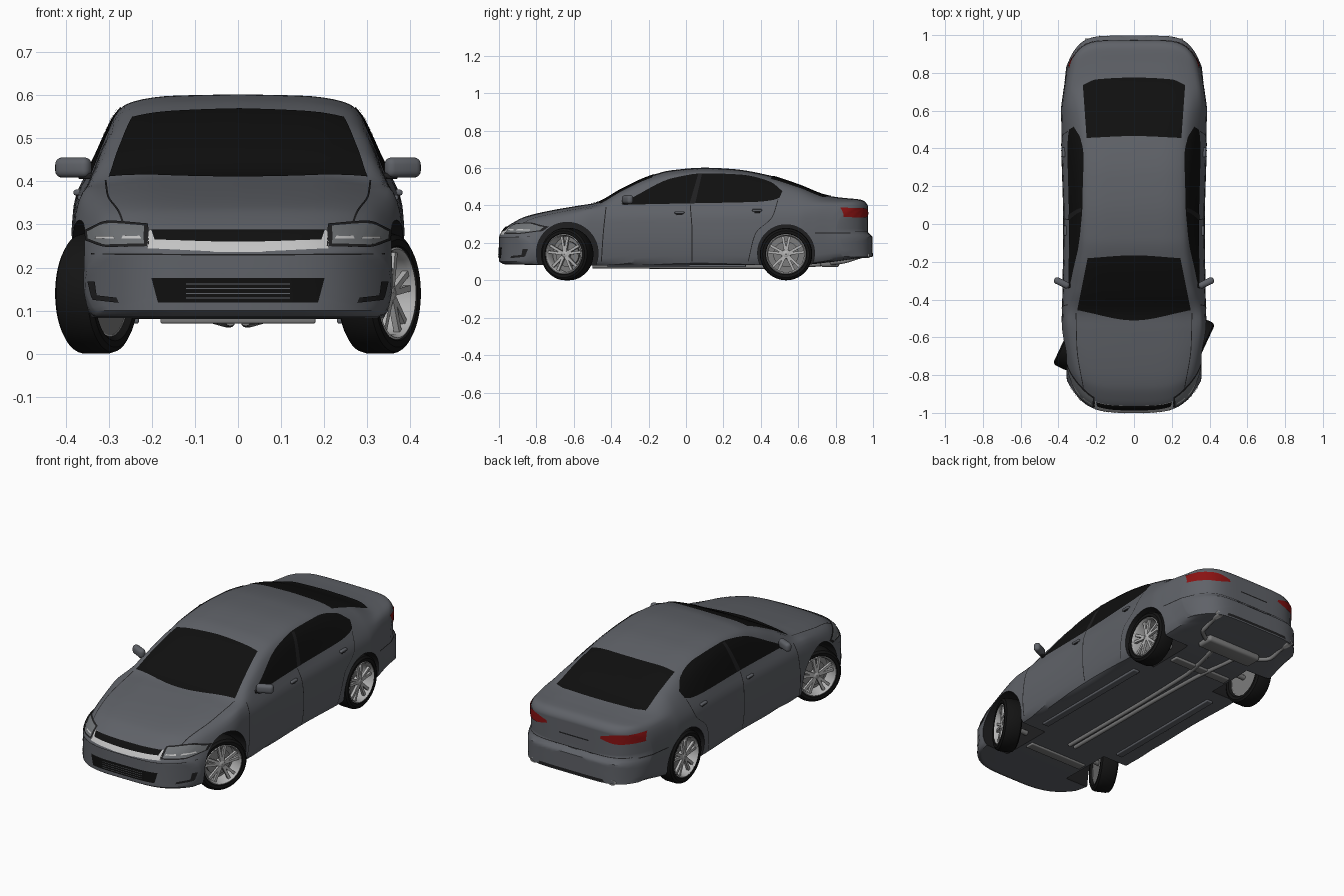
import bpy, bmesh, math
from mathutils import Matrix, Vector
from mathutils.bvhtree import BVHTree

if "Cube" in bpy.data.objects:
    bpy.data.objects.remove(bpy.data.objects["Cube"])


def material(name, r, g, b):
    m = bpy.data.materials.new(name)
    m.use_nodes = True
    m.diffuse_color = (r, g, b, 1)
    m.node_tree.nodes["Principled BSDF"].inputs["Base Color"].default_value = (r, g, b, 1)
    return m


paint = material("grey paint", .115, .122, .138)
glass = material("black glass", .005, .005, .005)
rubber = material("tyre rubber", .007, .007, .007)
trim = material("dark trim", .014, .014, .015)
alloy = material("wheel alloy", .45, .45, .45)
chrome = material("bright chrome", .55, .55, .55)
lens = material("headlamp lens", .16, .17, .18)
red = material("tail lamp red", .25, .006, .006)
steel = material("underbody steel", .2, .2, .2)
SIDES = ((1, "left"), (-1, "right"))


# Helpers: smooth interpolation and object creation
def pchip(ts, vs, t):
    d = [(vs[i + 1] - vs[i]) / (ts[i + 1] - ts[i]) for i in range(len(ts) - 1)]
    m = [d[0]] + [2 * a * b / (a + b) if a * b > 0 else 0 for a, b in zip(d, d[1:])] + [d[-1]]
    i = sum(1 for q in ts[1:-1] if q <= t)
    h = ts[i + 1] - ts[i]
    u = min(max((t - ts[i]) / h, 0), 1)
    v = 1 - u
    return (vs[i] * (1 + 2 * u) * v * v + h * m[i] * u * v * v
            + vs[i + 1] * (3 - 2 * u) * u * u - h * m[i + 1] * u * u * v)


def along(nodes):
    ts, vs = zip(*nodes)
    return lambda t: pchip(ts, vs, t)


def smooth(pts, n):
    ts = [0]
    for a, b in zip(pts, pts[1:]):
        ts.append(ts[-1] + math.dist(a, b))
    axes = list(zip(*pts))
    return [tuple(pchip(ts, c, ts[-1] * i / (n - 1)) for c in axes) for i in range(n)]


def finish(me, angle=35):
    me.shade_smooth()
    me.set_sharp_from_angle(angle=math.radians(angle))


def make(name, bm, *mats):
    me = bpy.data.meshes.new(name)
    bm.to_mesh(me)
    bm.free()
    for m in mats:
        me.materials.append(m)
    finish(me)
    ob = bpy.data.objects.new(name, me)
    bpy.context.collection.objects.link(ob)
    return ob


def clamp(v):
    return min(max(v, 0), 1)


# Body shell: cross-sections lofted from nose to tail
NOSE, TAIL = -.985, .972
top = along([(NOSE, .255), (-.965, .28), (-.93, .305), (-.86, .34), (-.73, .372), (-.57, .4),
             (-.48, .415), (-.35, .485), (-.2, .555), (-.08, .588), (.1, .602), (.25, .595),
             (.45, .56), (.6, .512), (.76, .452), (.85, .44), (.93, .432), (.955, .422), (TAIL, .4)])
shoulder = along([(NOSE, .225), (-.93, .268), (-.86, .3), (-.7, .345), (-.5, .385), (-.3, .395),
                  (0, .4), (.5, .41), (.75, .41), (.93, .395), (TAIL, .37)])
width = along([(NOSE, .355), (-.85, .372), (-.6, .385), (-.4, .38), (0, .375), (.4, .385),
               (.6, .388), (.8, .378), (TAIL, .36)])
edge = along([(NOSE, .29), (-.8, .31), (-.48, .318), (-.3, .29), (-.1, .265), (.3, .26),
              (.5, .265), (.75, .29), (TAIL, .3)])
drop = along([(NOSE, .012), (-.5, .018), (-.1, .024), (.4, .024), (.8, .016), (TAIL, .012)])
floor = along([(NOSE, .1), (-.96, .085), (-.5, .08), (.6, .082), (.8, .1), (TAIL, .125)])


def section(s):
    w, zb, zs, zt, e, d = (f(s) for f in (width, floor, shoulder, top, edge, drop))
    h = zs - zb
    return smooth([(0, zb), (.92 * w, zb), (.965 * w, zb + .02), (w, zb + .45 * h),
                   (.985 * w, zb + .78 * h), (.92 * w, zs), (e, zt - d),
                   (.6 * e, zt - .15 * d), (0, zt)], 48)


def place(s, x, z):
    y = s + .2 * clamp((-s - .5) / .485) * (abs(x) / .37) ** 4
    y -= .17 * clamp((s - .6) / .372) * (abs(x) / .36) ** 6
    step = clamp((.255 - z) / .02)
    y += step * (.025 * clamp((s - .9) / .07) - .014 * clamp((-s - .93) / .05))
    return (x, y, z)


def ring(s, k=1):
    half = section(s)
    loop = half + [(-x, z) for x, z in half[-2:0:-1]]
    mid = (half[0][1] + half[-1][1]) / 2
    return [place(s, x * k, mid + (z - mid) * k) for x, z in loop]


caps = [.06 + .94 * i / 12 for i in range(12)]
rings = [ring(NOSE, k) for k in caps]
for i in range(121):
    t = i / 60 - 1
    f = (.5 * t + .5 * math.sin(t * math.pi / 2) + 1) / 2
    rings.append(ring(NOSE + (TAIL - NOSE) * f))
rings += [ring(TAIL, k) for k in reversed(caps)]

bm = bmesh.new()
loops = [[bm.verts.new(p) for p in r] for r in rings]
for a, b in zip(loops, loops[1:]):
    for i in range(len(a)):
        j = (i + 1) % len(a)
        bm.faces.new((a[i], a[j], b[j], b[i]))
bm.faces.new(loops[0])
bm.faces.new(loops[-1])
bmesh.ops.recalc_face_normals(bm, faces=bm.faces)
tree = BVHTree.FromBMesh(bm)
body = make("body_shell", bm, paint, trim)

# Wheel arches cut from the body
FRONT, REAR = -.635, .535
bm = bmesh.new()
for side, _ in SIDES:
    for y, r in ((FRONT, .165), (REAR, .152)):
        bmesh.ops.create_cone(bm, cap_ends=True, segments=56, radius1=r, radius2=r, depth=.3,
                              matrix=Matrix.Translation((side * .35, y, .145)) @ Matrix.Rotation(math.pi / 2, 4, "Y"))
for f in bm.faces:
    f.material_index = 1
cutter = make("arch_cutter", bm, paint, trim)
cutter.hide_render = True
mod = body.modifiers.new("arches", "BOOLEAN")
mod.operation, mod.solver, mod.object = "DIFFERENCE", "EXACT", cutter
bpy.context.view_layer.objects.active = body
bpy.ops.object.modifier_apply(modifier=mod.name)
bpy.data.objects.remove(cutter)
finish(body.data)


# Thin plates laid on the body between two outline edges
def plate(name, mat, low, high, axis, side=1, off=.003, n=28, m=8, flip=1):
    bm = bmesh.new()
    face = Vector([side if axis == c else 0 for c in "xyz"])
    grid = []
    for a, b in zip(smooth(low, n), smooth(high, n)):
        row = []
        for j in range(m + 1):
            u, v = (p + (q - p) * j / m for p, q in zip(a, b))
            o = Vector({"x": (0, u, v), "y": (u * flip, 0, v), "z": (u * flip, v, 0)}[axis])
            hit, nor = tree.ray_cast(o + face * 2, -face)[:2]
            if hit is None:
                hit, nor = tree.find_nearest(o + face * (.36 if axis == "x" else .85))[:2]
            row.append(bm.verts.new(hit + nor * off))
        grid.append(row)
    for r, q in zip(grid, grid[1:]):
        for j in range(m):
            f = bm.faces.new((r[j], r[j + 1], q[j + 1], q[j]))
            f.normal_update()
            if f.normal.dot(face) < 0:
                f.normal_flip()
    return make(name, bm, mat)


def seam(name, pts, axis, du, dv, side=1, flip=1, mat=trim):
    plate(name, mat, pts, [(u + du, v + dv) for u, v in pts], axis, side, .0015, 24, 1, flip)


# Windows
plate("windscreen", glass, [(-.3, -.455), (0, -.51), (.3, -.455)],
      [(-.245, -.18), (0, -.165), (.245, -.18)], "z", m=16)
plate("rear_window", glass, [(-.25, .455), (0, .465), (.25, .455)],
      [(-.27, .735), (-.2, .765), (0, .775), (.2, .765), (.27, .735)], "z", m=16)
for side, tag in SIDES:
    plate(tag + "_side_windows", glass, [(-.34, .403), (0, .41), (.37, .418), (.46, .427), (.5, .44)],
          [(-.345, .408), (-.27, .45), (-.07, .545), (.1, .57), (.29, .563), (.45, .525), (.515, .475)],
          "x", side, n=48)
    plate(tag + "_door_pillar", trim, [(.02, .412), (.05, .412)], [(.065, .565), (.085, .565)],
          "x", side, .005, 3)
    # Panel seams
    seam(tag + "_front_door_seam", [(-.455, .1), (-.445, .25), (-.43, .39)], "x", .005, 0, side)
    seam(tag + "_middle_door_seam", [(.03, .1), (.03, .25), (.02, .405)], "x", .005, 0, side)
    seam(tag + "_rear_door_seam", [(.33, .1), (.37, .25), (.46, .34), (.49, .43)], "x", .004, 0, side)
    seam(tag + "_bumper_seam", [(.69, .25), (.88, .25)], "x", 0, .005, side)
    seam(tag + "_bonnet_seam", [(.305, -.47), (.3, -.65), (.265, -.87)], "z", .004, 0, flip=side)
    # Lamps
    plate(tag + "_headlamp_surround", trim, [(.205, .248), (.3, .246), (.352, .262)],
          [(.208, .3), (.3, .307), (.354, .286)], "y", -1, .003, flip=side)
    plate(tag + "_headlamp", lens, [(.217, .253), (.3, .251), (.346, .265)],
          [(.217, .295), (.3, .301), (.347, .283)], "y", -1, .005, flip=side)
    for a in (.222, .282):
        plate(tag + "_headlamp_reflector", chrome, [(a, .264), (a + .045, .264)],
              [(a + .004, .27), (a + .042, .27)], "y", -1, .007, 8, 2, side)
    plate(tag + "_tail_lamp", red, [(.16, .352), (.25, .335), (.345, .338)],
          [(.165, .366), (.25, .385), (.34, .387)], "y", 1, .004, flip=side)
    # Fog lamp recess
    plate(tag + "_fog_recess", trim, [(.275, .118), (.335, .125)], [(.28, .13), (.338, .137)],
          "y", -1, flip=side)
    plate(tag + "_fog_slot", trim, [(.325, .13), (.338, .13)], [(.33, .168), (.347, .168)],
          "y", -1, flip=side)

# Nose and tail details
plate("grille_bar", chrome, [(-.21, .243), (0, .235), (.21, .243)],
      [(-.206, .286), (0, .283), (.206, .286)], "y", -1, .003)
plate("grille_opening", glass, [(-.192, .262), (0, .257), (.192, .262)],
      [(-.2, .285), (0, .284), (.2, .285)], "y", -1, .005)
plate("lower_intake", glass, [(-.185, .119), (.185, .119)], [(-.2, .176), (.2, .176)], "y", -1)
for i in range(4):
    z = .128 + i * .011
    plate("intake_slat", paint, [(-.12, z), (.12, z)], [(-.12, z + .002), (.12, z + .002)], "y", -1, .005, m=1)
seam("front_bumper_crease", [(-.34, .23), (0, .228), (.34, .23)], "y", 0, .003, -1)
seam("boot_seam", [(-.31, .257), (0, .257), (.31, .257)], "y", 0, .004)
seam("boot_handle", [(-.09, .318), (.09, .318)], "y", 0, .007)
plate("rear_valance", trim, [(-.2, .13), (.2, .13)], [(-.19, .145), (.19, .145)], "y", 1)


# Rounded blocks for small solid parts
def block(name, mat, size, loc, turn=0, bevel=.005):
    bm = bmesh.new()
    bmesh.ops.create_cube(bm, size=1, matrix=Matrix.Diagonal((*size, 1)))
    bmesh.ops.bevel(bm, geom=bm.edges[:], offset=bevel, segments=4, profile=.5, affect="EDGES")
    bm.transform(Matrix.Translation(loc) @ Matrix.Rotation(turn, 4, "Z"))
    make(name, bm, mat)


def lathe(bm, profile, n=48):
    rows = []
    for i in range(n):
        a = 2 * math.pi * i / n
        rows.append([bm.verts.new((x, r * math.cos(a), r * math.sin(a))) for x, r in profile])
    for r, q in zip(rows, rows[1:] + rows[:1]):
        for j in range(len(profile)):
            k = (j + 1) % len(profile)
            bm.faces.new((r[j], r[k], q[k], q[j]))
    bmesh.ops.recalc_face_normals(bm, faces=bm.faces)


def tube(name, mat, pts, radius):
    cu = bpy.data.curves.new(name, "CURVE")
    cu.dimensions, cu.bevel_depth, cu.use_fill_caps = "3D", radius, True
    sp = cu.splines.new("POLY")
    path = smooth(pts, 20)
    sp.points.add(len(path) - 1)
    for p, q in zip(sp.points, path):
        p.co = (*q, 1)
    cu.materials.append(mat)
    bpy.context.collection.objects.link(bpy.data.objects.new(name, cu))


for side, tag in SIDES:
    block(tag + "_mirror", paint, (.088, .036, .047), (side * .382, -.312, .432), side * .45, .016)
    block(tag + "_mirror_stalk", trim, (.05, .022, .014), (side * .345, -.325, .412), side * .3)
    for y, z in ((-.035, .362), (.38, .374)):
        block(tag + "_door_handle", paint, (.018, .052, .013), (side * (width(y) - .012), y, z))
        block(tag + "_handle_cup", trim, (.006, .03, .008), (side * (width(y) - .012), y, z - .01), 0, .002)
    bm = bmesh.new()
    lathe(bm, [(-.05, .014), (.02, .014), (.02, .011), (-.05, .011)], 24)
    bm.transform(Matrix.Translation((side * .235, .962, .132)) @ Matrix.Diagonal((1.7, 1, 1, 1))
                 @ Matrix.Rotation(math.pi / 2, 4, "Z"))
    make(tag + "_exhaust_tip", bm, chrome)


# Wheels, the front pair steered
def wheel(tag, loc, turn):
    place_at = Matrix.Translation(loc) @ Matrix.Rotation(turn, 4, "Z")
    side = [(.035, .1), (.047, .11), (.048, .125), (.04, .136), (.026, .14)]
    tyre, rim, disc = bmesh.new(), bmesh.new(), bmesh.new()
    lathe(tyre, side + [(-x, r) for x, r in reversed(side)], 64)
    lathe(rim, [(-.035, .103), (.043, .108), (.046, .103), (.034, .096), (-.035, .097)])
    lathe(rim, [(.008, .002), (.036, .002), (.035, .014), (.028, .024), (.008, .026)], 30)
    for i in range(10):
        a = (i // 2) * math.tau / 5 + (.19 if i % 2 else -.19)
        bmesh.ops.create_cube(rim, size=1, matrix=Matrix.Rotation(a, 4, "X")
                              @ Matrix.Translation((.028, 0, .058)) @ Matrix.Diagonal((.014, .014, .084, 1)))
    lathe(disc, [(-.012, .002), (0, .002), (0, .068), (-.012, .068)])
    lathe(disc, [(-.034, .002), (-.026, .002), (-.026, .098), (-.034, .098)])
    for bm, part, mat in ((tyre, "tyre", rubber), (rim, "rim", alloy), (disc, "brake_disc", steel)):
        bm.transform(place_at)
        make(tag + "_" + part, bm, mat)


for side, tag in SIDES:
    flip = 0 if side > 0 else math.pi
    wheel("front_" + tag, (side * .328, FRONT, .14), flip - math.radians(25))
    wheel("rear_" + tag, (side * .332, REAR, .14), flip)

# Underbody: axles, exhaust and silencer
for y, label in ((FRONT, "front"), (REAR, "rear")):
    tube(label + "_axle", steel, [(-.3, y, .14), (.3, y, .14)], .014)
    block(label + "_crossmember", steel, (.36, .05, .02), (0, y, .08))
for x in (-.018, .018):
    tube("exhaust_pipe", steel, [(x, -.5, .075), (x, 0, .072), (x * 1.5, .45, .072), (x * 4, .72, .085)], .011)
block("silencer", steel, (.34, .1, .04), (0, .77, .09), 0, .015)
for side, tag in SIDES:
    tube(tag + "_tail_pipe", steel, [(side * .15, .77, .09), (side * .23, .84, .1), (side * .235, .94, .13)], .011)
    block(tag + "_floor_rail", paint, (.04, .74, .014), (side * .25, -.05, .077))
